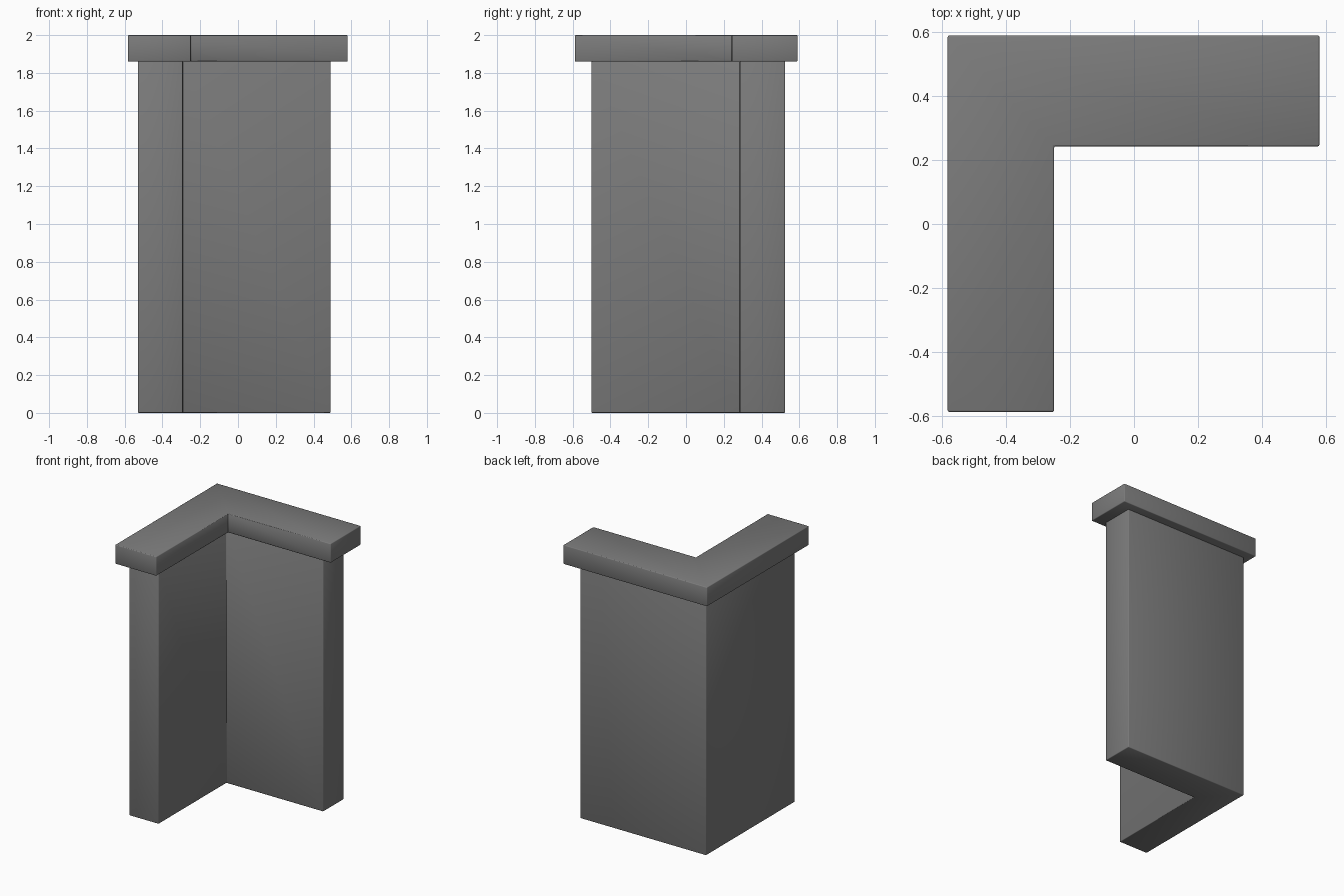
import bpy
import bmesh

cube = bpy.data.objects.get("Cube")
if cube:
    bpy.data.objects.remove(cube, do_unlink=True)

# Single dark grey material
grey = bpy.data.materials.new("dark_grey")
grey.use_nodes = True
colour = (0.2, 0.2, 0.2, 1)
grey.diffuse_color = colour
grey.node_tree.nodes["Principled BSDF"].inputs["Base Color"].default_value = colour


def corner_block(name, left, right, front, back, inner_x, inner_y, bottom, top):
    """L-shaped block, mitred at the corner, with finely softened edges."""
    outer = [(left, front), (left, back), (right, back)]
    inner = [(inner_x, front), (inner_x, inner_y), (right, inner_y)]
    bm = bmesh.new()
    o = [bm.verts.new((x, y, bottom)) for x, y in outer]
    i = [bm.verts.new((x, y, bottom)) for x, y in inner]
    arms = [bm.faces.new((o[k], o[k + 1], i[k + 1], i[k])) for k in range(2)]
    raised = bmesh.ops.extrude_face_region(bm, geom=arms, use_keep_orig=True)["geom"]
    verts = [g for g in raised if isinstance(g, bmesh.types.BMVert)]
    bmesh.ops.translate(bm, verts=verts, vec=(0, 0, top - bottom))
    bmesh.ops.recalc_face_normals(bm, faces=bm.faces)
    mesh = bpy.data.meshes.new(name)
    bm.to_mesh(mesh)
    bm.free()
    mesh.materials.append(grey)
    mesh.shade_smooth()
    obj = bpy.data.objects.new(name, mesh)
    bpy.context.collection.objects.link(obj)
    bevel = obj.modifiers.new("soft_edges", "BEVEL")
    bevel.width = 0.005
    bevel.segments = 2
    bevel.limit_method = "ANGLE"
    return obj


# Corner wall
corner_block("corner_wall", -0.53, 0.49, -0.5, 0.525, -0.293, 0.285, 0, 1.862)

# Overhanging coping on top of the wall
corner_block("wall_coping", -0.583, 0.58, -0.588, 0.59, -0.25, 0.243, 1.86, 2)
